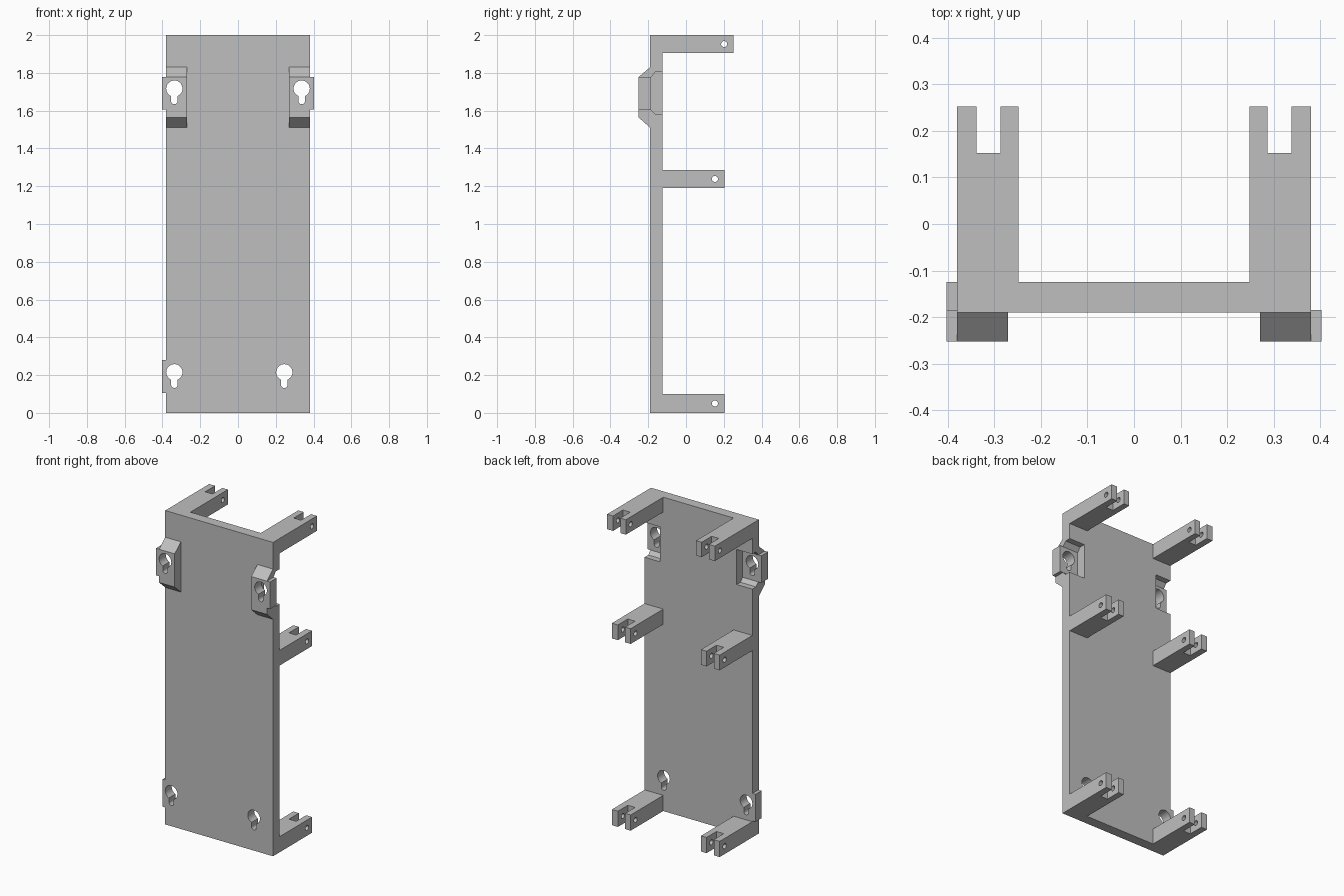
import bpy, bmesh, math
from mathutils import Vector

cube = bpy.data.objects.get("Cube")
if cube:
    bpy.data.objects.remove(cube, do_unlink=True)

grey = bpy.data.materials.new("light_grey")
grey.use_nodes = True
COLOUR = (0.52, 0.52, 0.52, 1)
grey.diffuse_color = COLOUR
grey.node_tree.nodes["Principled BSDF"].inputs["Base Color"].default_value = COLOUR


def prism(name, pts, axis, lo, hi):
    """Extrude a 2D outline along one axis."""
    def place(p, d):
        return {"x": (d, p[0], p[1]), "y": (p[0], d, p[1]), "z": (p[0], p[1], d)}[axis]
    bm = bmesh.new()
    base = bm.faces.new([bm.verts.new(place(p, lo)) for p in pts])
    ext = bmesh.ops.extrude_face_region(bm, geom=[base], use_keep_orig=True)
    moved = [v for v in ext["geom"] if isinstance(v, bmesh.types.BMVert)]
    shift = Vector(place((0, 0), hi - lo))
    bmesh.ops.translate(bm, verts=moved, vec=shift)
    bmesh.ops.recalc_face_normals(bm, faces=bm.faces)
    mesh = bpy.data.meshes.new(name)
    bm.to_mesh(mesh)
    bm.free()
    mesh.materials.append(grey)
    obj = bpy.data.objects.new(name, mesh)
    bpy.context.collection.objects.link(obj)
    return obj


def rect(a0, a1, b0, b1):
    return [(a0, b0), (a1, b0), (a1, b1), (a0, b1)]


def arc(cx, cz, r, start, end, n):
    steps = [math.radians(start + (end - start) * i / n) for i in range(n + 1)]
    return [(cx + r * math.cos(t), cz + r * math.sin(t)) for t in steps]


def keyhole(cx, cz, r=0.043, w=0.017, drop=0.066):
    """Round opening with a narrow rounded slot below."""
    a = math.degrees(math.asin(w / r))
    return (arc(cx, cz, r, -90 + a, 270 - a, 28)
            + arc(cx, cz - drop, w, 180, 360, 10))


def cut(obj, cutters):
    """Subtract the cutters, then discard them."""
    for c in cutters:
        c.hide_render = True
        mod = obj.modifiers.new("cut", "BOOLEAN")
        mod.operation = "DIFFERENCE"
        mod.solver = "EXACT"
        mod.object = c
    dg = bpy.context.evaluated_depsgraph_get()
    dg.update()
    mesh = bpy.data.meshes.new_from_object(obj.evaluated_get(dg))
    obj.modifiers.clear()
    obj.data = mesh
    for c in cutters:
        bpy.data.objects.remove(c, do_unlink=True)
    bpy.ops.object.select_all(action="DESELECT")
    obj.select_set(True)
    bpy.context.view_layer.objects.active = obj
    bpy.ops.object.shade_smooth_by_angle(angle=math.radians(30))


HALF, FRONT, BACK = 0.38, -0.19, -0.125
PAD_FRONT, PAD_BACK = -0.252, -0.185
UPPER_Z, LOWER_Z, HOLE_X = 1.717, 0.215, 0.337
SIDES = (("left", 1), ("right", -1))

# Back plate with side-open pockets behind the upper mounts and keyholes
plate = prism("back_plate", rect(-HALF, HALF, 0, 2), "z", FRONT, BACK)
bpy.data.objects.remove(plate, do_unlink=True)
plate = prism("back_plate", rect(-HALF, HALF, 0, 2), "y", FRONT, BACK)
pocket = [(PAD_BACK, 1.605), (-0.162, 1.582), (-0.1, 1.582),
          (-0.1, 1.805), (-0.162, 1.805), (PAD_BACK, 1.777)]
cutters = []
for side, s in SIDES:
    lo, hi = sorted((s * 0.27, s * 0.45))
    cutters.append(prism("pocket_cutter", pocket, "x", lo, hi))
    cutters.append(prism("keyhole_cutter", keyhole(s * HOLE_X, UPPER_Z), "y", -0.3, -0.1))
for x in (-HOLE_X, 0.245):
    cutters.append(prism("keyhole_cutter", keyhole(x, LOWER_Z), "y", -0.3, -0.1))
cut(plate, cutters)

# Raised upper mounts: bevelled pad, keyhole and outer tab
pad_profile = [(FRONT, 1.51), (PAD_FRONT, 1.565), (PAD_FRONT, 1.777), (FRONT, 1.83)]
for side, s in SIDES:
    lo, hi = sorted((s * 0.27, s * HALF))
    pad = prism(side + "_mount_pad", pad_profile, "x", lo, hi)
    cut(pad, [prism("keyhole_cutter", keyhole(s * HOLE_X, UPPER_Z), "y", -0.3, -0.1)])
    lo, hi = sorted((s * HALF, s * 0.402))
    prism(side + "_mount_tab", rect(lo, hi, 1.605, 1.777), "y", PAD_FRONT, PAD_BACK)

# Single lower tab on the right edge
prism("lower_right_tab", rect(-0.402, -HALF, 0.105, 0.28), "y", PAD_BACK, BACK)

# Forked arms with a pin hole through both prongs
ARMS = (("upper", 1.905, 2.0, 0.252), ("middle", 1.19, 1.287, 0.203), ("lower", 0, 0.1, 0.203))
for level, z0, z1, tip in ARMS:
    for side, s in SIDES:
        slot = tip - 0.1
        fork = [(0.248, BACK), (HALF, BACK), (HALF, tip), (0.338, tip),
                (0.338, slot), (0.287, slot), (0.287, tip), (0.248, tip)]
        arm = prism(f"{level}_{side}_arm", [(s * x, y) for x, y in fork], "z", z0, z1)
        pin = arc(tip - 0.05, (z0 + z1) / 2, 0.016, 0, 345, 23)
        cut(arm, [prism("pin_cutter", pin, "x", -0.5, 0.5)])
